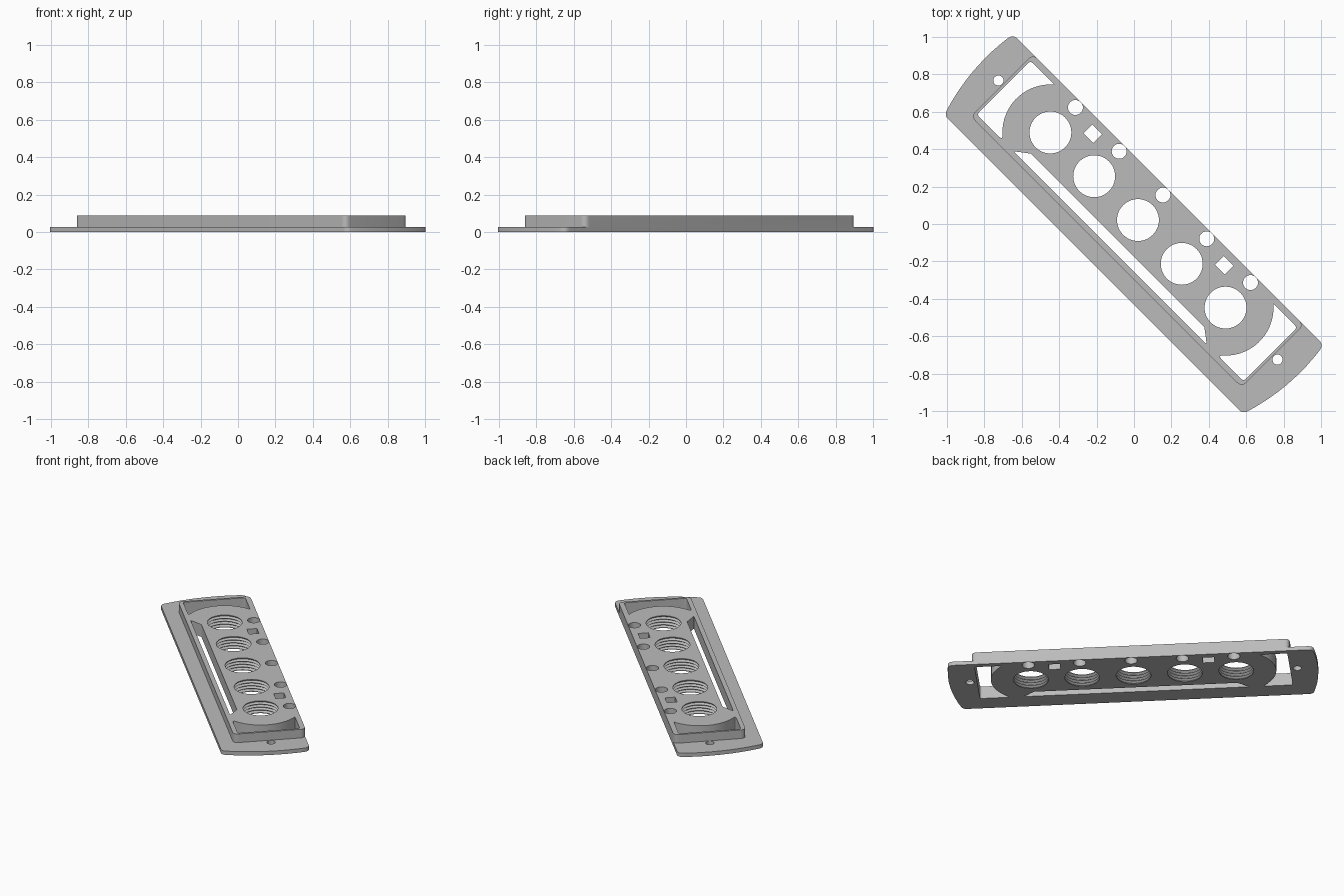
import bpy, bmesh
from math import cos, sin, pi, radians, sqrt, asin
from mathutils import Vector, Matrix

if "Cube" in bpy.data.objects:
    bpy.data.objects.remove(bpy.data.objects["Cube"], do_unlink=True)

FLANGE_Z, TOP_Z = 0.027, 0.088
AXIS_V = 0.03              # line through the large holes
PITCH = 0.331              # spacing of the holes
BACK, FRONT = 0.26, -0.306

grey = bpy.data.materials.new("plain_grey")
grey.use_nodes = True
colour = (0.5, 0.5, 0.5, 1)
grey.diffuse_color = colour
grey.node_tree.nodes["Principled BSDF"].inputs["Base Color"].default_value = colour


def rounded(corners, steps=6):
    """Turn (u, v, radius) corners into a filleted outline."""
    out = []
    for i, (u, v, r) in enumerate(corners):
        p = Vector((u, v))
        if r == 0:
            out.append(p)
            continue
        a = (Vector(corners[i - 1][:2]) - p).normalized()
        b = (Vector(corners[(i + 1) % len(corners)][:2]) - p).normalized()
        half = a.angle(b) / 2
        t = r * cos(half) / sin(half)
        for k in range(steps + 1):
            s = k / steps
            out.append(p + a * t * (1 - s) ** 2 + b * t * s ** 2)
    return out


def prism(bm, outline, z0, z1):
    rings = [[bm.verts.new((p[0], p[1], z)) for p in outline] for z in (z0, z1)]
    bridge(bm, rings)


def bridge(bm, rings):
    """Skin a closed solid through a stack of rings."""
    n = len(rings[0])
    faces = [bm.faces.new(rings[0][::-1]), bm.faces.new(rings[-1])]
    for low, high in zip(rings, rings[1:]):
        for i in range(n):
            j = (i + 1) % n
            faces.append(bm.faces.new((low[i], low[j], high[j], high[i])))
    bmesh.ops.recalc_face_normals(bm, faces=faces)


def circle(u, v, r, n):
    return [(u + r * cos(2 * pi * i / n), v + r * sin(2 * pi * i / n)) for i in range(n)]


def make(name, bm):
    mesh = bpy.data.meshes.new(name)
    bm.to_mesh(mesh)
    bm.free()
    obj = bpy.data.objects.new(name, mesh)
    bpy.context.collection.objects.link(obj)
    mesh.materials.append(grey)
    return obj


def boolean(target, tool, operation):
    mod = target.modifiers.new(operation, 'BOOLEAN')
    mod.operation, mod.solver, mod.object = operation, 'EXACT', tool
    bpy.context.view_layer.objects.active = target
    bpy.ops.object.modifier_apply(modifier=mod.name)
    bpy.data.objects.remove(tool, do_unlink=True)


# Flange with bowed ends
R, CENTRE_V = 1.19, 0.07
low, high = asin((FRONT - CENTRE_V) / R), asin((BACK - CENTRE_V) / R)
right_end = []
for i in range(9):
    a = low + (high - low) * i / 8
    right_end.append((R * cos(a), CENTRE_V + R * sin(a), 0.04 if i in (0, 8) else 0))
left_end = [(-u, v, r) for u, v, r in reversed(right_end)]
bm = bmesh.new()
prism(bm, rounded(right_end + left_end), 0, FLANGE_Z)
plate = make("mounting_plate", bm)

# Raised body, flush with the back edge of the flange
bm = bmesh.new()
prism(bm, rounded([(-1.024, -0.21, 0.035), (1.024, -0.21, 0.035),
                   (1.024, BACK, 0.035), (-1.024, BACK, 0.035)]), 0.01, TOP_Z)
boolean(plate, make("raised_body", bm), 'UNION')

# All openings gathered in one cutter
bm = bmesh.new()
Z0, Z1 = -0.03, 0.12
for i in range(-2, 3):
    u = i * PITCH
    # large threaded hole
    levels = [(Z0, 0.112)]
    levels += [(0.004 + 0.01 * k, 0.126 if k % 2 else 0.112) for k in range(9)]
    levels.append((Z1, 0.112))
    bridge(bm, [[bm.verts.new((x, y, z)) for x, y in circle(u, AXIS_V, r, 48)]
                for z, r in levels])
    # small plain hole
    prism(bm, circle(u, 0.219, 0.04, 32), Z0, Z1)

for s in (-1, 1):
    # rectangular hole and screw hole
    c = s * 1.5 * PITCH
    prism(bm, [(c + a * 0.037, 0.185 + b * 0.033)
               for a, b in ((-1, -1), (1, -1), (1, 1), (-1, 1))], Z0, Z1)
    prism(bm, circle(s * 1.055, AXIS_V, 0.027, 24), Z0, Z1)
    # end pocket curving round the outermost large hole
    arc_r, c = 0.257, 2 * PITCH
    a0, a1 = asin((-0.18 - AXIS_V) / arc_r), asin((0.225 - AXIS_V) / arc_r)
    shape = [(1.008, 0.225, 0.015), (1.008, -0.18, 0.015)]
    shape = shape[::-1]
    arc = [a1 + (a0 - a1) * k / 16 for k in range(17)]
    shape += [(c + arc_r * cos(a), AXIS_V + arc_r * sin(a), 0.012 if k == 16 else 0)
              for k, a in enumerate(arc)]
    prism(bm, [(s * p.x, p.y) for p in rounded(shape)], Z0, Z1)

# long slot beside the holes
prism(bm, rounded([(-0.73, -0.18, 0.004), (0.73, -0.18, 0.004),
                   (0.655, -0.123, 0.012), (-0.655, -0.123, 0.012)]), Z0, Z1)
cutter = make("openings_cutter", bm)
cutter.hide_render = True
boolean(plate, cutter, 'DIFFERENCE')

# Turn the finished plate onto the diagonal
plate.data.transform(Matrix.Rotation(radians(-45), 4, 'Z'))
bpy.ops.object.select_all(action='DESELECT')
plate.select_set(True)
bpy.context.view_layer.objects.active = plate
bpy.ops.object.shade_smooth_by_angle(angle=radians(25))
